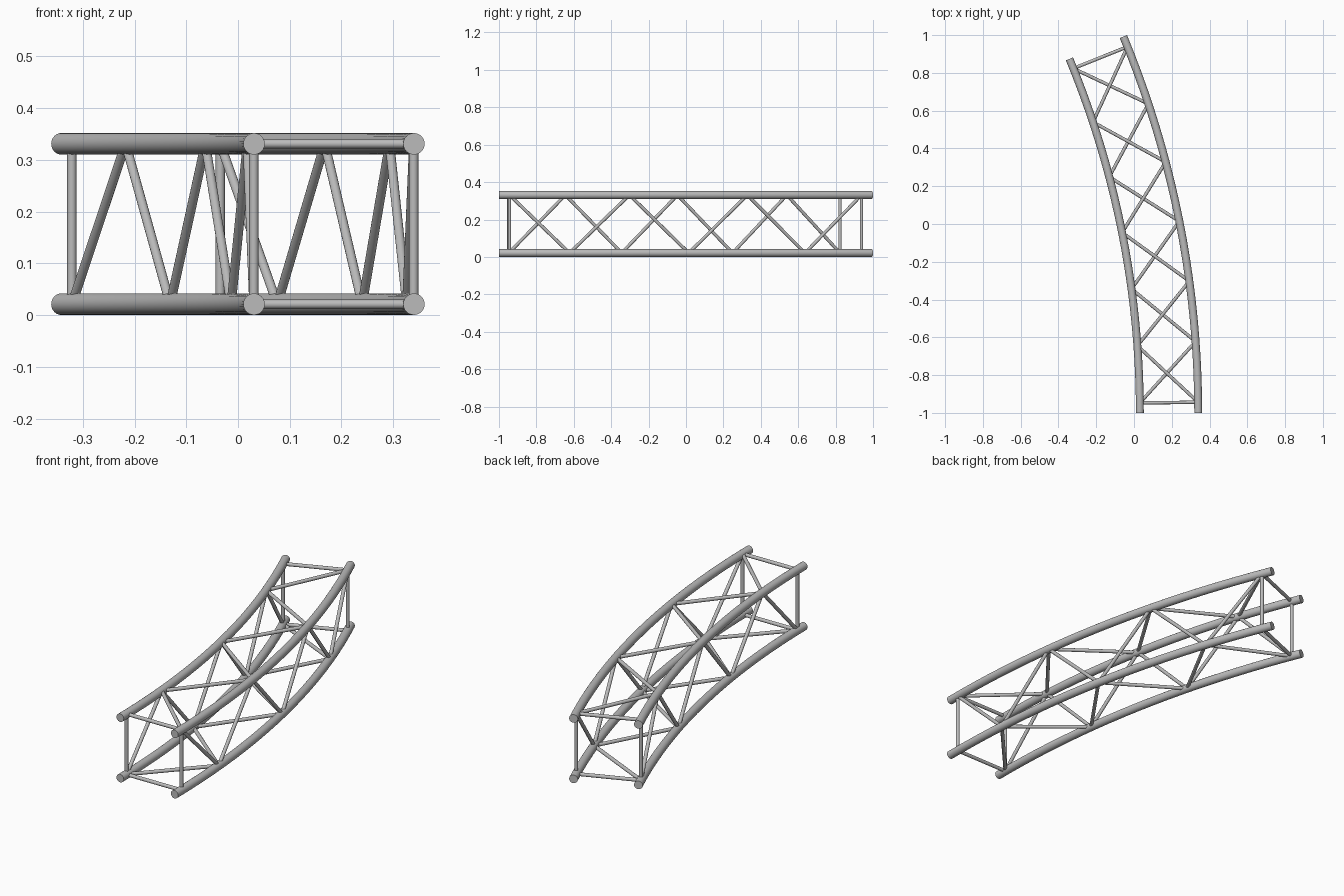
import bpy, bmesh
from math import radians, sin, cos
from mathutils import Vector, Matrix

cube = bpy.data.objects.get("Cube")
if cube:
    bpy.data.objects.remove(cube)

# Arc layout: the truss bends around a vertical axis at CENTRE
CENTRE = Vector((-4.866, -1.0, 0.0))
INNER, OUTER = 4.897, 5.206
BOTTOM, TOP = 0.021, 0.331
SWEEP = radians(22.5)
FIRST, LAST = radians(0.62), radians(21.86)
PANELS = 6
RAIL_R, BRACE_R = 0.0208, 0.009

metal = bpy.data.materials.new("grey_metal")
metal.use_nodes = True
GREY = (0.5, 0.5, 0.5, 1.0)
metal.diffuse_color = GREY
metal.node_tree.nodes["Principled BSDF"].inputs["Base Color"].default_value = GREY


def finish(bm, name):
    """Turn a bmesh into a smooth shaded object with crisp caps."""
    bmesh.ops.recalc_face_normals(bm, faces=bm.faces)
    mesh = bpy.data.meshes.new(name)
    bm.to_mesh(mesh)
    bm.free()
    mesh.materials.append(metal)
    obj = bpy.data.objects.new(name, mesh)
    bpy.context.collection.objects.link(obj)
    bpy.ops.object.select_all(action='DESELECT')
    obj.select_set(True)
    bpy.context.view_layer.objects.active = obj
    bpy.ops.object.shade_smooth_by_angle(angle=radians(40))


def node(radius, z, station):
    """Joint on a rail at a numbered panel station."""
    a = FIRST + (LAST - FIRST) * station / PANELS
    return CENTRE + Vector((radius * cos(a), radius * sin(a), z))


def add_bar(bm, start, end):
    """Straight round bar between two joints."""
    axis = end - start
    place = Matrix.Translation((start + end) / 2) @ axis.to_track_quat('Z', 'Y').to_matrix().to_4x4()
    bmesh.ops.create_cone(bm, cap_ends=True, segments=16, radius1=BRACE_R,
                          radius2=BRACE_R, depth=axis.length, matrix=place)


def rail(name, radius, z):
    """Circle profile spun along the arc."""
    bm = bmesh.new()
    place = Matrix.Translation(CENTRE + Vector((radius, 0, z))) @ Matrix.Rotation(radians(90), 4, 'X')
    bmesh.ops.create_circle(bm, segments=24, radius=RAIL_R, matrix=place)
    bmesh.ops.spin(bm, geom=bm.verts[:] + bm.edges[:], cent=CENTRE,
                   axis=(0, 0, 1), angle=SWEEP, steps=20)
    bmesh.ops.holes_fill(bm, edges=[e for e in bm.edges if e.is_boundary], sides=0)
    finish(bm, name)


def lacing(name, even, odd):
    """Zigzag of bars alternating between two rails."""
    bm = bmesh.new()
    joints = [node(*(odd if i % 2 else even), i) for i in range(PANELS + 1)]
    for start, end in zip(joints, joints[1:]):
        add_bar(bm, start, end)
    finish(bm, name)


def end_frame(name, station):
    """Square of bars closing one end."""
    bm = bmesh.new()
    corners = [node(r, z, station) for r, z in
               ((INNER, BOTTOM), (OUTER, BOTTOM), (OUTER, TOP), (INNER, TOP))]
    for i, corner in enumerate(corners):
        add_bar(bm, corners[i - 1], corner)
    finish(bm, name)


# Four main rails
for side, radius in (("inner", INNER), ("outer", OUTER)):
    for level, z in (("bottom", BOTTOM), ("top", TOP)):
        rail(f"{level}_{side}_rail", radius, z)

# Diagonal lacing on the four sides
lacing("top_lacing", (OUTER, TOP), (INNER, TOP))
lacing("bottom_lacing", (INNER, BOTTOM), (OUTER, BOTTOM))
lacing("outer_lacing", (OUTER, TOP), (OUTER, BOTTOM))
lacing("inner_lacing", (INNER, BOTTOM), (INNER, TOP))

# Square frames near both ends
end_frame("front_end_frame", 0)
end_frame("back_end_frame", PANELS)
